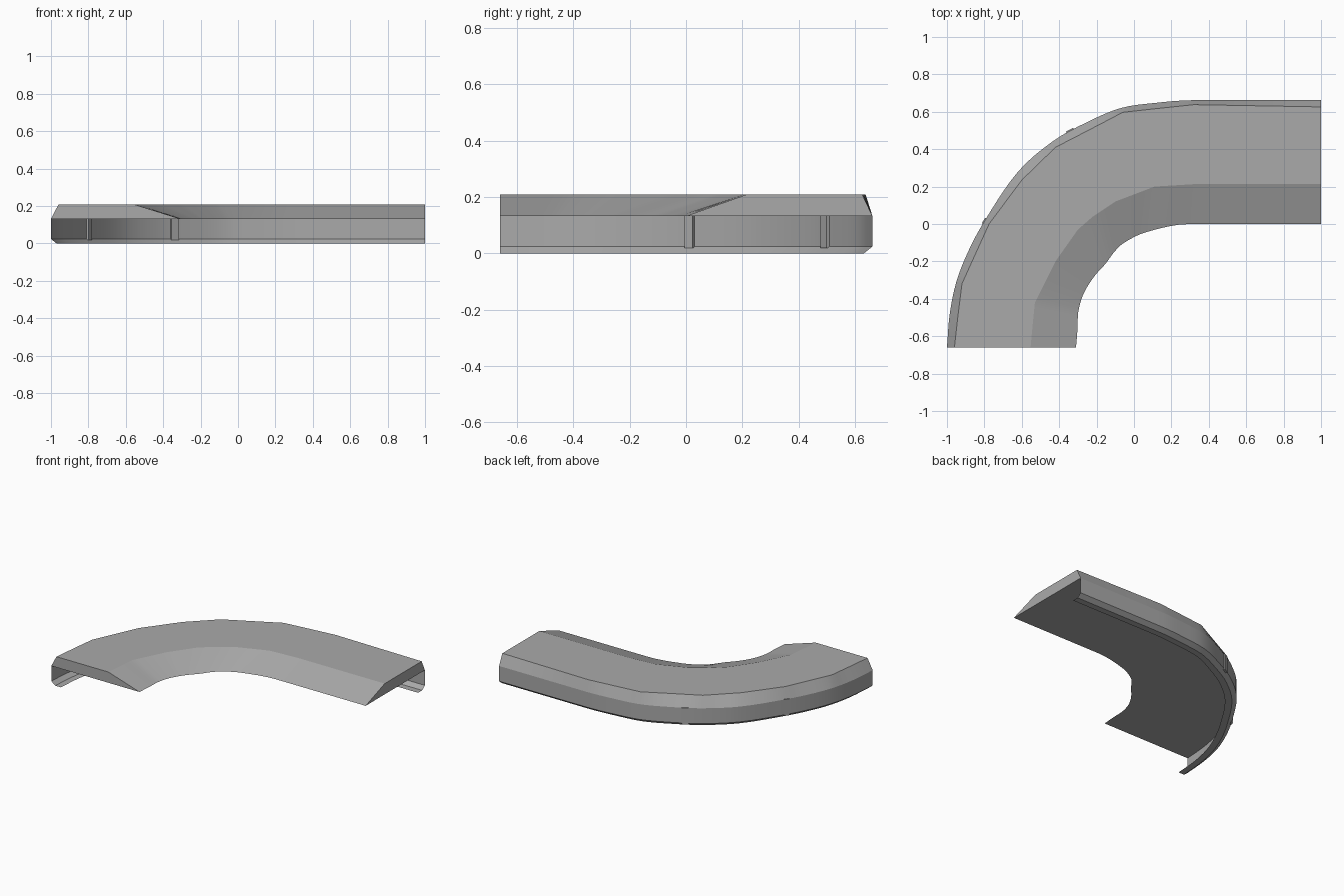
import bpy, bmesh, math
from mathutils import Vector

if "Cube" in bpy.data.objects:
    bpy.data.objects.remove(bpy.data.objects["Cube"])

# Plan-view rails of the bend, matched station by station
outer = [(-1, -.66), (-.985, -.48), (-.95, -.31), (-.888, -.15), (-.80, .015), (-.62, .28),
         (-.43, .445), (-.25, .545), (-.07, .62), (.12, .648), (.32, .662), (1, .662)]
crown = [(-.96, -.66), (-.94, -.48), (-.92, -.32), (-.85, -.165), (-.775, .0), (-.60, .235),
         (-.42, .41), (-.24, .503), (-.06, .597), (.12, .617), (.32, .638), (1, .626)]
ridge = [(-.553, -.66), (-.54, -.52), (-.53, -.42), (-.475, -.31), (-.42, -.20), (-.30, -.03),
         (-.22, .04), (-.16, .08), (-.10, .12), (.11, .20), (.32, .213), (1, .213)]
inner = [(-.31, -.66), (-.302, -.56), (-.298, -.47), (-.275, -.385), (-.24, -.32), (-.20, -.265),
         (-.15, -.21), (-.11, -.155), (-.06, -.105), (.06, -.045), (.30, 0), (1, 0)]
TOP, LEDGE, SILL = .208, .132, .024
STEPS = 4

grey = bpy.data.materials.new("mid_grey")
grey.diffuse_color = (.4, .4, .4, 1)
grey.use_nodes = True
grey.node_tree.nodes["Principled BSDF"].inputs["Base Color"].default_value = grey.diffuse_color


def refine(rail, curved):
    """Subdivide a rail, either straight or along a smooth curve."""
    pts = [Vector(p) for p in rail]
    n = len(pts)
    tan = [(pts[min(i + 1, n - 1)] - pts[max(i - 1, 0)]).normalized() for i in range(n)]
    tan[-2] = tan[-1]
    res = []
    for i in range(n - 1):
        a, b = pts[i], pts[i + 1]
        size = (b - a).length
        for k in range(STEPS):
            t = k / STEPS
            u = 1 - t
            p = a.lerp(b, t)
            if curved:
                p = (a * u ** 3 + (a + tan[i] * size / 3) * 3 * u * u * t
                     + (b - tan[i + 1] * size / 3) * 3 * u * t * t + b * t ** 3)
            res.append(p)
    return res + [pts[-1]]


def at(rail, z):
    return [Vector((p.x, p.y, z)) for p in rail]


def loft(name, rails, closed=False):
    """Skin quads between neighbouring rails; closed sections get end caps."""
    bm = bmesh.new()
    rows = [[bm.verts.new(p) for p in r] for r in rails]
    n = len(rows)
    for j in range(n if closed else n - 1):
        a, b = rows[j], rows[(j + 1) % n]
        for i in range(len(a) - 1):
            bm.faces.new((a[i], a[i + 1], b[i + 1], b[i]))
    if closed:
        bm.faces.new([r[0] for r in rows])
        bm.faces.new([r[-1] for r in reversed(rows)])
    bmesh.ops.recalc_face_normals(bm, faces=bm.faces)
    me = bpy.data.meshes.new(name)
    bm.to_mesh(me)
    bm.free()
    me.materials.append(grey)
    ob = bpy.data.objects.new(name, me)
    bpy.context.collection.objects.link(ob)
    bpy.context.view_layer.objects.active = ob
    ob.select_set(True)
    bpy.ops.object.shade_smooth_by_angle(angle=math.radians(14))
    ob.select_set(False)


edge = refine(outer, True)
spine = refine(ridge, False)

# Deck slab: flat top, sloped inner bank, bevelled outer shoulder, flat underside
loft("deck", [at(edge, LEDGE), at(refine(crown, False), TOP), at(spine, TOP),
              at(refine(inner, True), LEDGE)], True)


# Outer skirt: thin wall, chamfered foot and a narrow lip turned inward
def inset(d):
    row = [p + (q - p).normalized() * d for p, q in zip(edge, spine)]
    row[0].y, row[-1].x = -.66, 1
    return row


loft("skirt", [at(edge, LEDGE), at(edge, SILL), at(inset(.03), 0), at(inset(.075), 0)])


# Narrow upright ribs on the skirt
def rib(name, index, width):
    c = edge[index]
    d = (edge[index + 1] - edge[index - 1]).normalized()
    out = Vector((-d.y, d.x))
    corners = [c + d * s * width / 2 + out * o
               for s, o in ((-1, -.012), (-1, .006), (1, .006), (1, -.012))]
    loft(name, [[Vector((p.x, p.y, z)) for z in (.018, .134)] for p in corners], True)


rib("rib_left", 4 * STEPS, .035)
rib("rib_back", 6 * STEPS + 2, .045)
